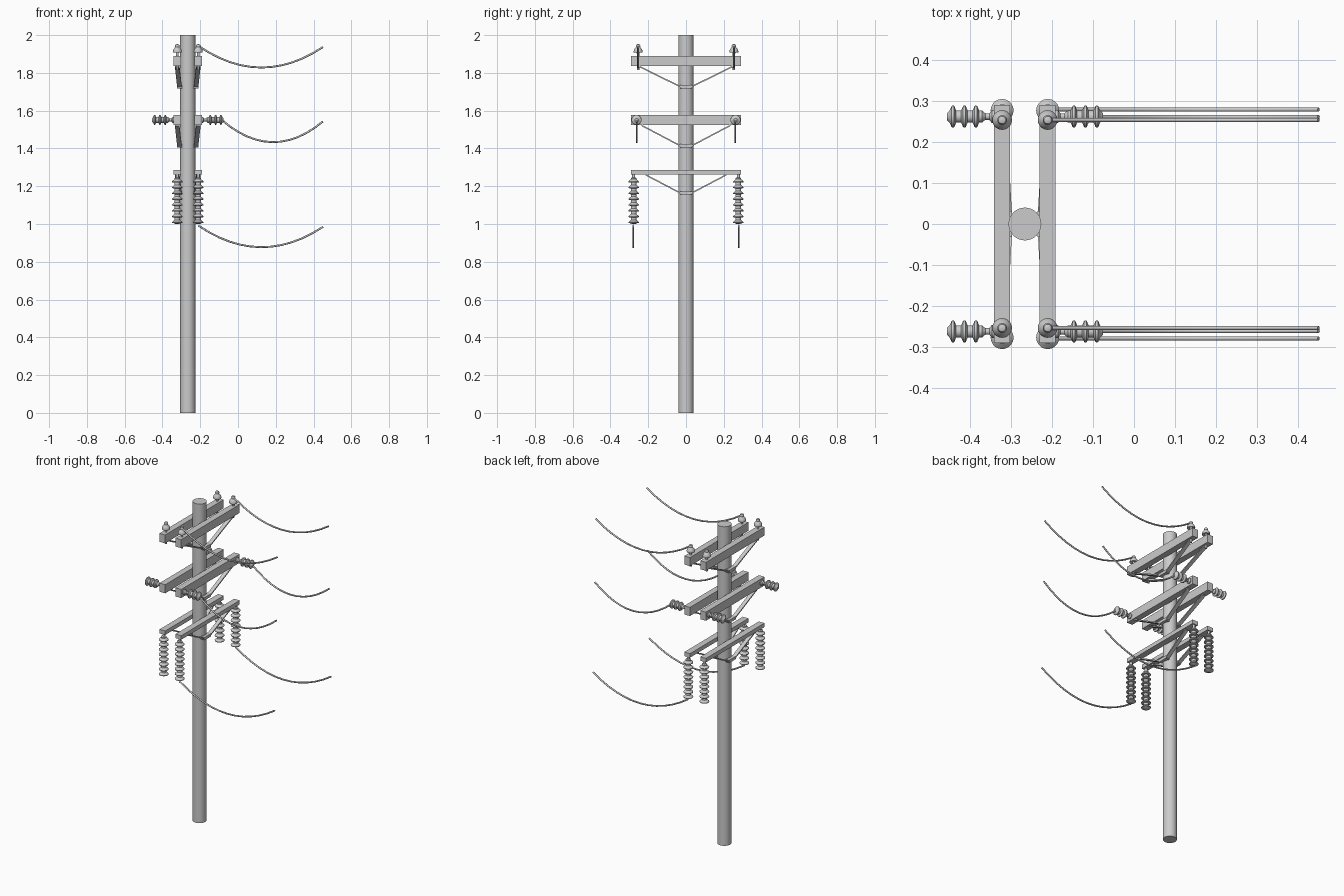
import bpy, bmesh, math
from mathutils import Matrix, Vector

if "Cube" in bpy.data.objects:
    bpy.data.objects.remove(bpy.data.objects["Cube"])

PX = -0.266          # pole axis in x
ARM = 0.0555         # arm offset either side of the pole


def add_mesh(name, bm, smooth=False):
    bmesh.ops.recalc_face_normals(bm, faces=bm.faces)
    me = bpy.data.meshes.new(name)
    bm.to_mesh(me)
    bm.free()
    ob = bpy.data.objects.new(name, me)
    bpy.context.collection.objects.link(ob)
    if smooth:
        bpy.ops.object.select_all(action='DESELECT')
        ob.select_set(True)
        bpy.context.view_layer.objects.active = ob
        bpy.ops.object.shade_smooth_by_angle(angle=math.radians(40))
    return ob


def box(name, lo, hi):
    bm = bmesh.new()
    lo, hi = Vector(lo), Vector(hi)
    bmesh.ops.create_cube(bm, size=1, matrix=Matrix.Translation((lo + hi) / 2)
                          @ Matrix.Diagonal((*(hi - lo), 1)))
    return add_mesh(name, bm)


def lathe(name, profile, loc, axis=(0, 0, 1), n=20):
    """Spin (radius, height) points around an axis, capping both ends."""
    bm = bmesh.new()
    m = Matrix.Translation(loc) @ Vector((0, 0, 1)).rotation_difference(Vector(axis)).to_matrix().to_4x4()
    rings = [[bm.verts.new(m @ Vector((r * math.cos(2 * math.pi * i / n),
                                       r * math.sin(2 * math.pi * i / n), h)))
              for i in range(n)] for r, h in profile]
    for a, b in zip(rings, rings[1:]):
        for i in range(n):
            j = (i + 1) % n
            bm.faces.new((a[i], a[j], b[j], b[i]))
    bm.faces.new(rings[0])
    bm.faces.new(rings[-1])
    return add_mesh(name, bm, True)


def brace(name, side, y_top, z_top, z_bot):
    """V-shaped flat strip: under the arm, down to the pole, and back up."""
    bm = bmesh.new()
    t = 0.008
    xt, xb = PX + side * 0.056, PX + side * 0.044
    pts = [(-y_top, z_top, xt), (-0.032, z_bot, xb), (0.032, z_bot, xb), (y_top, z_top, xt)]
    rings = [[bm.verts.new((x + dx, y, z + dz)) for dx, dz in
              ((-0.012, -t / 2), (0.012, -t / 2), (0.012, t / 2), (-0.012, t / 2))]
             for y, z, x in pts]
    for a, b in zip(rings, rings[1:]):
        for i in range(4):
            j = (i + 1) % 4
            bm.faces.new((a[i], a[j], b[j], b[i]))
    bm.faces.new(rings[0])
    bm.faces.new(rings[-1])
    add_mesh(name, bm)
    box(name + "_foot", (xb - 0.013, -0.032, z_bot - 0.01), (xb + 0.013, 0.032, z_bot + 0.008))


def wire(name, x0, x1, y, z0, z1, sag):
    cu = bpy.data.curves.new(name, 'CURVE')
    cu.dimensions = '3D'
    cu.bevel_depth = 0.005
    cu.bevel_resolution = 2
    cu.use_fill_caps = True
    n = 12
    sp = cu.splines.new('POLY')
    sp.points.add(n)
    for i, p in enumerate(sp.points):
        t = i / n
        p.co = (x0 + (x1 - x0) * t, y, z0 + (z1 - z0) * t - 4 * sag * t * (1 - t), 1)
    bpy.context.collection.objects.link(bpy.data.objects.new(name, cu))


# Insulator profiles
bell = [(0.006, -0.02), (0.006, 0.055), (0.008, 0.076), (0.023, 0.072), (0.024, 0.077),
        (0.021, 0.088), (0.014, 0.097), (0.011, 0.101), (0.012, 0.108), (0.009, 0.114), (0.004, 0.116)]

post = [(0.016, 0.0), (0.016, 0.006), (0.008, 0.012), (0.008, 0.022), (0.015, 0.03)]
for h in (0.045, 0.073, 0.101):
    post += [(0.015, h - 0.008), (0.026, h - 0.003), (0.027, h), (0.026, h + 0.003), (0.015, h + 0.008)]
post += [(0.012, 0.112), (0.008, 0.116)]

hanger = [(0.008, 0.0), (0.008, 0.016), (0.015, 0.02)]
for i in range(8):
    h = 0.038 + i * 0.0308
    hanger += [(0.015, h - 0.012), (0.021, h - 0.007), (0.028, h), (0.027, h + 0.004), (0.015, h + 0.006)]
hanger += [(0.010, 0.263)]

# Pole
lathe("pole", [(0.04, 0), (0.04, 2.0)], (PX, 0, 0), n=32)

# Crossarms with V braces: bottom z, top z, brace reach, brace foot z
levels = {"top": (1.836, 1.889, 0.25, 1.728), "middle": (1.523, 1.577, 0.235, 1.415),
          "lower": (1.262, 1.287, 0.215, 1.165)}
for side, sn in ((-1, "left"), (1, "right")):
    ax = PX + side * ARM
    for lv, (zb, zt, reach, foot) in levels.items():
        box(f"{lv}_arm_{sn}", (ax - 0.0195, -0.29, zb), (ax + 0.0195, 0.29, zt))
        brace(f"{lv}_brace_{sn}", side, reach, zb - 0.001, foot)
    # Insulators at both ends of each arm
    for e, en in ((-1, "front"), (1, "back")):
        lathe(f"bell_insulator_{sn}_{en}", bell, (ax, 0.2535 * e, 1.836))
        lathe(f"post_insulator_{sn}_{en}", post, (ax + side * 0.019, 0.262 * e, 1.551), (side, 0, 0))
        lathe(f"hanging_insulator_{sn}_{en}", hanger, (ax, 0.277 * e, 1.263), (0, 0, -1))

# Sagging wires on the right-hand side
for e, en in ((-1, "front"), (1, "back")):
    wire(f"top_wire_{en}", -0.205, 0.45, 0.2535 * e, 1.94, 1.937, 0.11)
    wire(f"middle_wire_{en}", -0.085, 0.45, 0.261 * e, 1.55, 1.543, 0.113)
    wire(f"lower_wire_{en}", -0.21, 0.45, 0.279 * e, 0.992, 0.985, 0.111)
